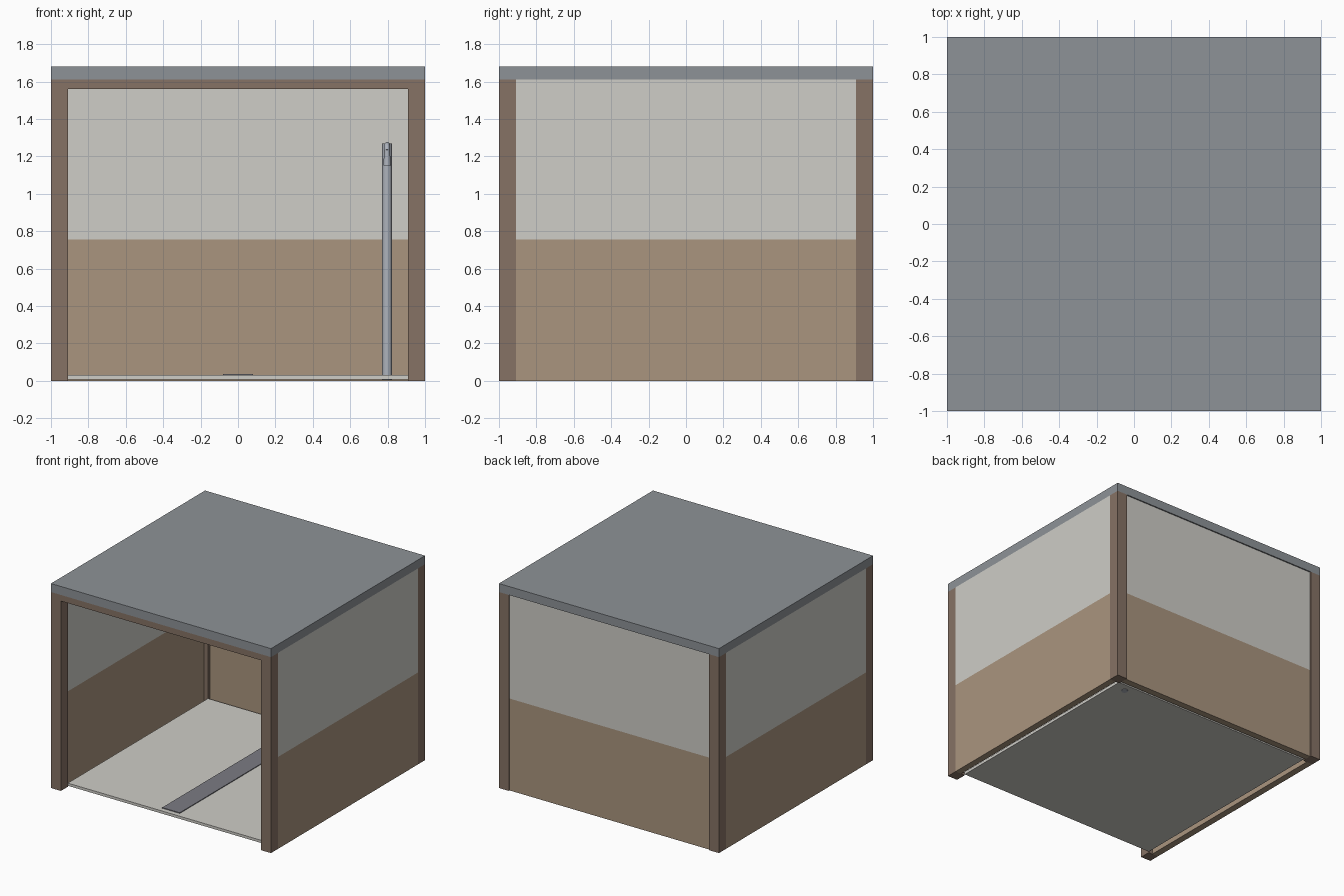
import bpy, math

if "Cube" in bpy.data.objects:
    bpy.data.objects.remove(bpy.data.objects["Cube"])


def material(name, rgb):
    m = bpy.data.materials.new(name)
    m.diffuse_color = (*rgb, 1)
    m.use_nodes = True
    m.node_tree.nodes["Principled BSDF"].inputs["Base Color"].default_value = m.diffuse_color
    return m


WOOD = material("dark_wood", (0.24, 0.17, 0.13))
PANEL = material("tan_panel", (0.40, 0.30, 0.21))
PALE = material("pale_plaster", (0.62, 0.61, 0.57))
SLATE = material("slate_grey", (0.27, 0.29, 0.31))
DRAIN = material("drain_grey", (0.20, 0.20, 0.23))
STEEL = material("steel", (0.42, 0.45, 0.50))


def box(name, x0, x1, y0, y1, z0, z1, mat):
    bpy.ops.mesh.primitive_cube_add(
        size=1, location=((x0 + x1) / 2, (y0 + y1) / 2, (z0 + z1) / 2))
    o = bpy.context.object
    o.name = name
    o.scale = (x1 - x0, y1 - y0, z1 - z0)
    bpy.ops.object.transform_apply(location=False, rotation=False, scale=True)
    o.data.materials.append(mat)
    return o


def cone(name, x, y, z0, z1, r0, r1, mat):
    bpy.ops.mesh.primitive_cone_add(vertices=20, radius1=r0, radius2=r1,
                                    depth=z1 - z0, location=(x, y, (z0 + z1) / 2))
    o = bpy.context.object
    o.name = name
    o.data.materials.append(mat)
    bpy.ops.object.shade_smooth_by_angle(angle=math.radians(40))
    return o


P = 0.91       # inner face of the posts
TOP = 1.61     # underside of the roof
SPLIT = 0.755  # joint between lower and upper wall panels

# roof slab, floor slab and floor drain channel
box("roof", -1, 1, -1, 1, TOP, 1.68, SLATE)
box("floor", -P, P, -P, P, 0.008, 0.03, PALE)
box("floor_drain", -0.08, 0.08, -0.87, 0.87, 0.025, 0.036, DRAIN)

# corner posts and front lintel
for side, sx in (("left", -1), ("right", 1)):
    for end, sy in (("front", -1), ("back", 1)):
        x, y = sorted((sx, sx * P)), sorted((sy, sy * P))
        box(f"{end}_{side}_post", *x, *y, 0, TOP, WOOD)
box("front_lintel", -P, P, -1, -P, 1.56, TOP, WOOD)

# two-tone walls: tan panel below, pale plaster above
for level, z0, z1, mat in (("lower", 0, SPLIT, PANEL), ("upper", SPLIT, TOP, PALE)):
    for side, sx in (("left", -1), ("right", 1)):
        box(f"{side}_{level}_wall", *sorted((sx, sx * 0.945)), -P, P, z0, z1, mat)
    box(f"back_{level}_wall", -P, P, 0.935, 0.99, z0, z1, mat)

# standpipe in the back right corner
PX, PY = 0.797, 0.84
cone("standpipe", PX, PY, 0.004, 1.27, 0.026, 0.026, STEEL)

# spout arm bending forward and down, with a tapered nozzle
curve = bpy.data.curves.new("spout_arm", "CURVE")
curve.dimensions = "3D"
curve.bevel_depth = 0.015
curve.bevel_resolution = 3
curve.use_fill_caps = True
path = [(PX, PY, 1.262), (PX, PY - 0.08, 1.262)]
path += [(PX, PY - 0.08 - 0.03 * math.sin(a), 1.232 + 0.03 * math.cos(a))
         for a in (math.radians(d) for d in (30, 60, 90))]
spline = curve.splines.new("POLY")
spline.points.add(len(path) - 1)
for pt, co in zip(spline.points, path):
    pt.co = (*co, 1)
arm = bpy.data.objects.new("spout_arm", curve)
bpy.context.collection.objects.link(arm)
curve.materials.append(STEEL)
cone("spout_nozzle", PX, PY - 0.11, 1.15, 1.235, 0.02, 0.015, STEEL)
